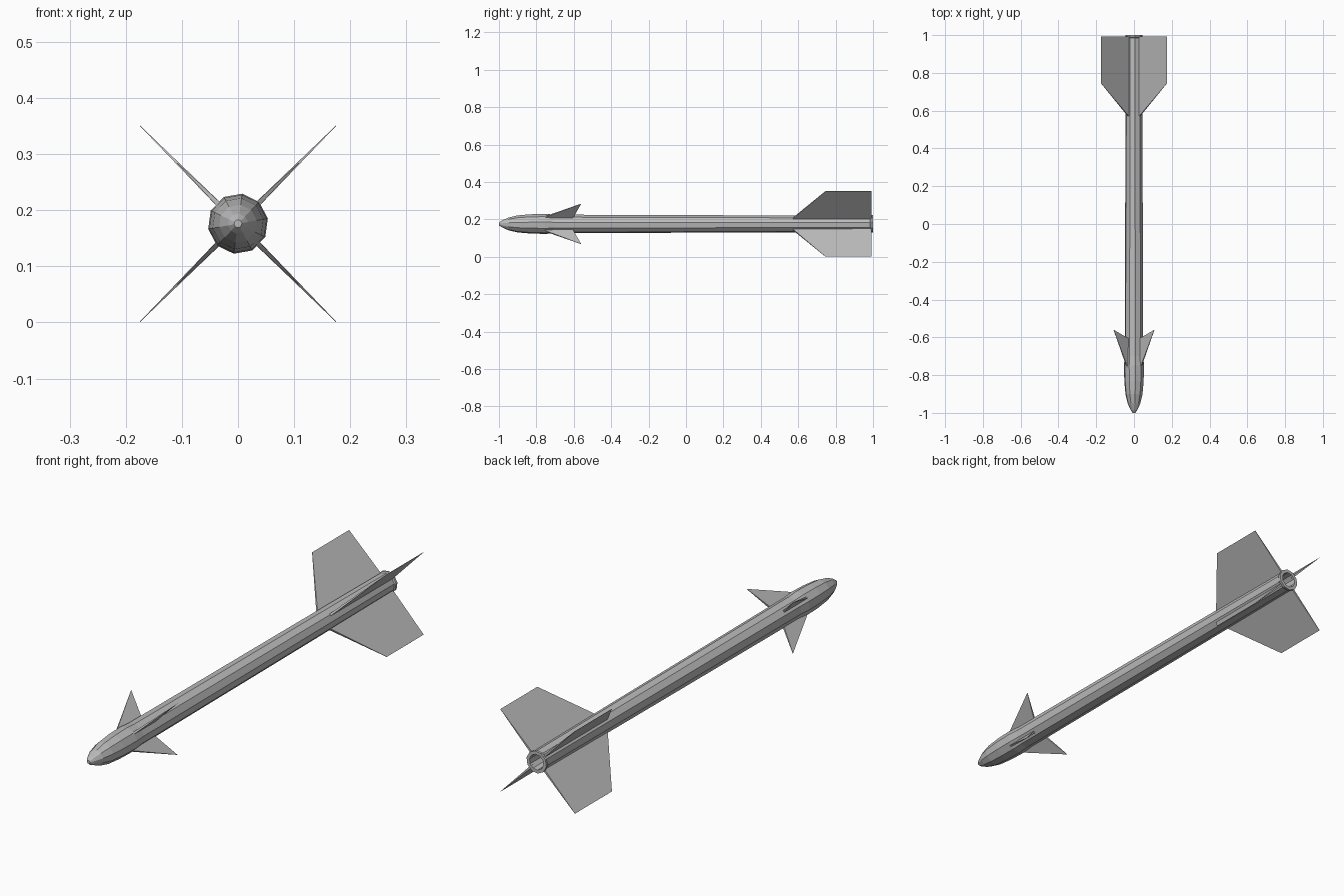
import bpy, bmesh, math
from mathutils import Vector

cube = bpy.data.objects.get("Cube")
if cube:
    bpy.data.objects.remove(cube)

AXIS_Z = 0.176
SIDES = 10
TWIST = math.radians(10)

grey = bpy.data.materials.new("plain grey")
grey.use_nodes = True
grey.diffuse_color = (0.5, 0.5, 0.5, 1)
grey.node_tree.nodes["Principled BSDF"].inputs["Base Color"].default_value = (0.5, 0.5, 0.5, 1)


def finish(name, bm):
    bmesh.ops.recalc_face_normals(bm, faces=bm.faces)
    mesh = bpy.data.meshes.new(name)
    bm.to_mesh(mesh)
    bm.free()
    mesh.materials.append(grey)
    obj = bpy.data.objects.new(name, mesh)
    bpy.context.collection.objects.link(obj)
    return obj


def lathe(name, profile):
    """Ten-sided closed shell around the long axis from (y, radius) pairs."""
    bm = bmesh.new()
    rings = []
    for y, r in profile:
        angles = [TWIST + math.tau * i / SIDES for i in range(SIDES)]
        rings.append([bm.verts.new((r * math.cos(a), y, AXIS_Z + r * math.sin(a)))
                      for a in angles])
    for a, b in zip(rings, rings[1:]):
        for i in range(SIDES):
            j = (i + 1) % SIDES
            bm.faces.new((a[i], a[j], b[j], b[i]))
    bm.faces.new(rings[0])
    bm.faces.new(rings[-1])
    return finish(name, bm)


def fin(name, angle, outline, thickness):
    """Blade from (y, distance) points, thick at the root and sharp at the tip."""
    bm = bmesh.new()
    out = Vector((math.cos(angle), 0, math.sin(angle)))
    side = Vector((-out.z, 0, out.x))
    tip = max(d for _, d in outline)
    root = min(d for _, d in outline)
    layers = []
    for s in (-1, 1):
        layer = []
        for y, d in outline:
            half = thickness / 2 * (tip - d) / (tip - root) + 0.0004
            p = out * d + side * (s * half)
            layer.append(bm.verts.new((p.x, y, p.z + AXIS_Z)))
        layers.append(layer)
        bm.faces.new(layer)
    n = len(outline)
    for i in range(n):
        j = (i + 1) % n
        bm.faces.new((layers[0][i], layers[0][j], layers[1][j], layers[1][i]))
    return finish(name, bm)


# Tapered body with rounded nose, rear lip and hollow exhaust
lathe("body", [(-1.0, 0.007), (-0.985, 0.018), (-0.95, 0.034), (-0.9, 0.046),
               (-0.83, 0.052), (-0.75, 0.054), (-0.7, 0.050), (0.4, 0.046),
               (0.985, 0.043), (0.99, 0.047), (1.0, 0.047),
               (1.0, 0.033), (0.9, 0.030)])

# Four tail fins and four small steering fins, set diagonally
tail = [(0.56, 0.03), (0.745, 0.247), (0.992, 0.247), (0.992, 0.03)]
steering = [(-0.79, 0.035), (-0.56, 0.153), (-0.61, 0.035)]
corners = {"upper_left": 45, "upper_right": 135, "lower_right": 225, "lower_left": 315}
for place, degrees in corners.items():
    fin("tail_fin_" + place, math.radians(degrees), tail, 0.009)
    fin("steering_fin_" + place, math.radians(degrees), steering, 0.009)
